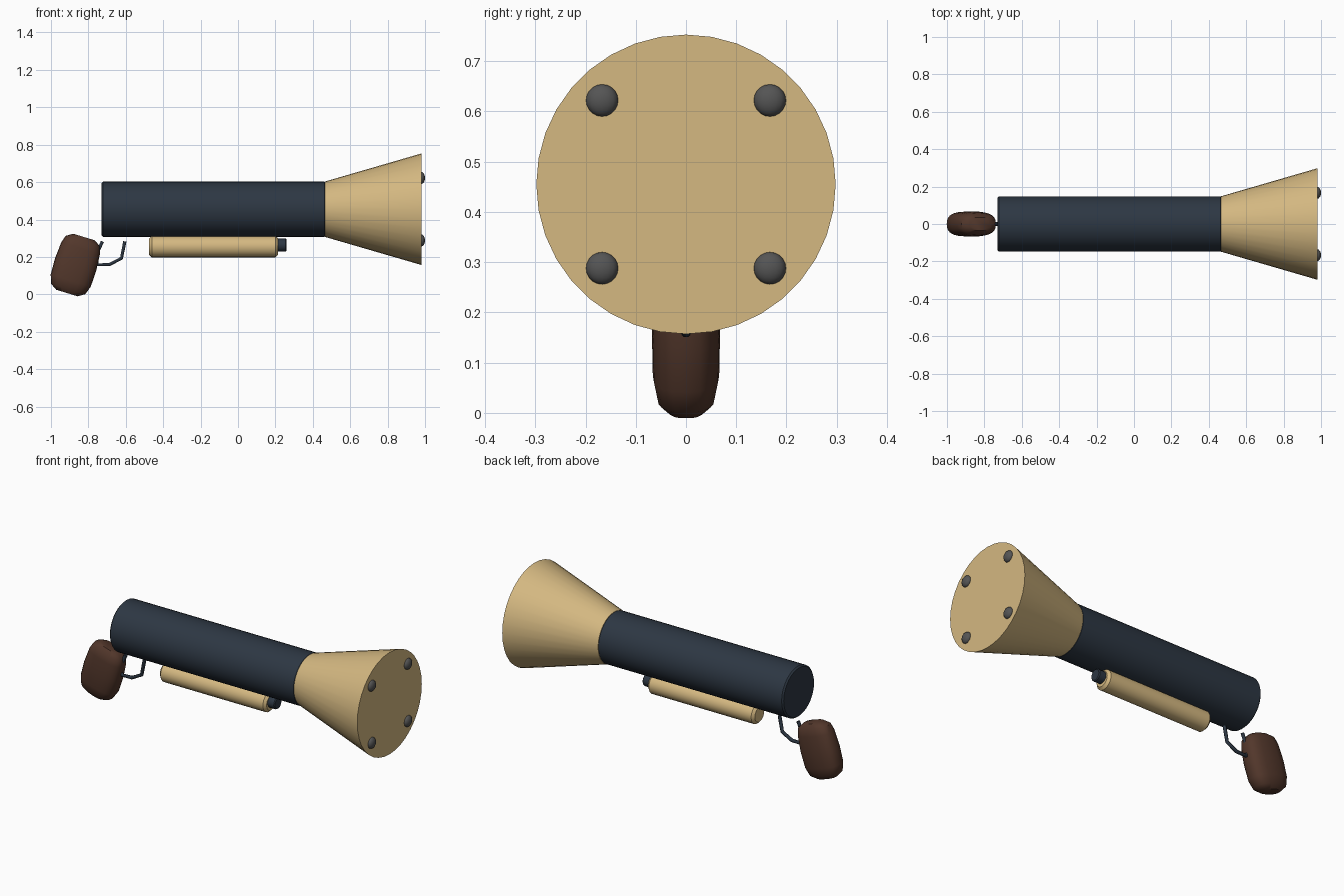
import bpy, bmesh, math
from mathutils import Matrix, Vector

cube = bpy.data.objects.get("Cube")
if cube:
    bpy.data.objects.remove(cube, do_unlink=True)


def material(name, rgb):
    m = bpy.data.materials.new(name)
    m.use_nodes = True
    m.diffuse_color = (*rgb, 1)
    m.node_tree.nodes["Principled BSDF"].inputs["Base Color"].default_value = (*rgb, 1)
    return m


navy = material("dark navy", (0.026, 0.038, 0.056))
tan = material("tan", (0.66, 0.48, 0.22))
brown = material("dark brown", (0.085, 0.038, 0.024))
grey = material("dark grey", (0.09, 0.09, 0.09))


def add_mesh(name, bm, mat, angle=35):
    bmesh.ops.recalc_face_normals(bm, faces=bm.faces)
    me = bpy.data.meshes.new(name)
    bm.to_mesh(me)
    bm.free()
    me.materials.append(mat)
    ob = bpy.data.objects.new(name, me)
    bpy.context.collection.objects.link(ob)
    bpy.ops.object.select_all(action='DESELECT')
    ob.select_set(True)
    bpy.context.view_layer.objects.active = ob
    bpy.ops.object.shade_smooth_by_angle(angle=math.radians(angle))
    return ob


def loft(name, rings, mat, sides, matrix, flat=1.0, power=1.0, angle=35):
    """Stack (height, radius) rings along local z and cap both ends."""
    def soft(v):
        return math.copysign(abs(v) ** power, v)
    bm = bmesh.new()
    loops = []
    for h, r in rings:
        turn = [2 * math.pi * i / sides for i in range(sides)]
        loops.append([bm.verts.new(matrix @ Vector((r * soft(math.cos(a)),
                      flat * r * soft(math.sin(a)), h))) for a in turn])
    for low, high in zip(loops, loops[1:]):
        for i in range(sides):
            j = (i + 1) % sides
            bm.faces.new((low[i], low[j], high[j], high[i]))
    bm.faces.new(loops[0])
    bm.faces.new(loops[-1])
    return add_mesh(name, bm, mat, angle)


def along_x(z):
    return Matrix.Translation((0, 0, z)) @ Matrix.Rotation(math.pi / 2, 4, 'Y')


def rod(name, x0, x1, r, z, edge, mat, sides):
    rings = [(x0, r - edge), (x0 + edge, r), (x1 - edge, r), (x1, r - edge)]
    return loft(name, rings, mat, sides, along_x(z))


AXIS = 0.455

# Main barrel and flared end
rod("barrel", -0.73, 0.47, 0.148, AXIS, 0.008, navy, 36)
loft("flared_end", [(0.465, 0.148), (0.98, 0.298)], tan, 36, along_x(AXIS))

# Domed studs on the wide face
for side, y in (("right", -0.167), ("left", 0.167)):
    for level, z in (("lower", -0.167), ("upper", 0.167)):
        bm = bmesh.new()
        bmesh.ops.create_uvsphere(bm, u_segments=16, v_segments=10, radius=1,
                                  matrix=Matrix.Translation((0.98, y, AXIS + z))
                                  @ Matrix.Diagonal((0.02, 0.032, 0.032, 1)))
        add_mesh(f"{level}_{side}_stud", bm, grey, 60)

# Slim tube under the barrel with its end knob
rod("lower_tube", -0.475, 0.215, 0.057, 0.255, 0.014, tan, 24)
rod("tube_knob", 0.20, 0.26, 0.035, 0.263, 0.005, navy, 12)

# Tilted rounded grip
grip_rings = [(-0.16, 0.06), (-0.137, 0.096), (-0.09, 0.112), (0, 0.115),
              (0.09, 0.108), (0.13, 0.096), (0.153, 0.06)]
grip_place = Matrix.Translation((-0.868, 0, 0.16)) @ Matrix.Rotation(math.radians(17), 4, 'Y')
loft("grip", grip_rings, brown, 20, grip_place, flat=0.59, power=0.75, angle=40)

# Bent wire guard
path = [(-0.605, 0.283), (-0.623, 0.193), (-0.685, 0.160), (-0.75, 0.158),
        (-0.762, 0.2), (-0.725, 0.283)]
curve = bpy.data.curves.new("trigger_guard", 'CURVE')
curve.dimensions = '3D'
curve.bevel_depth = 0.01
curve.bevel_resolution = 1
curve.use_fill_caps = True
spline = curve.splines.new('POLY')
spline.points.add(len(path) - 1)
for p, (x, z) in zip(spline.points, path):
    p.co = (x, 0, z, 1)
curve.materials.append(navy)
guard = bpy.data.objects.new("trigger_guard", curve)
bpy.context.collection.objects.link(guard)
